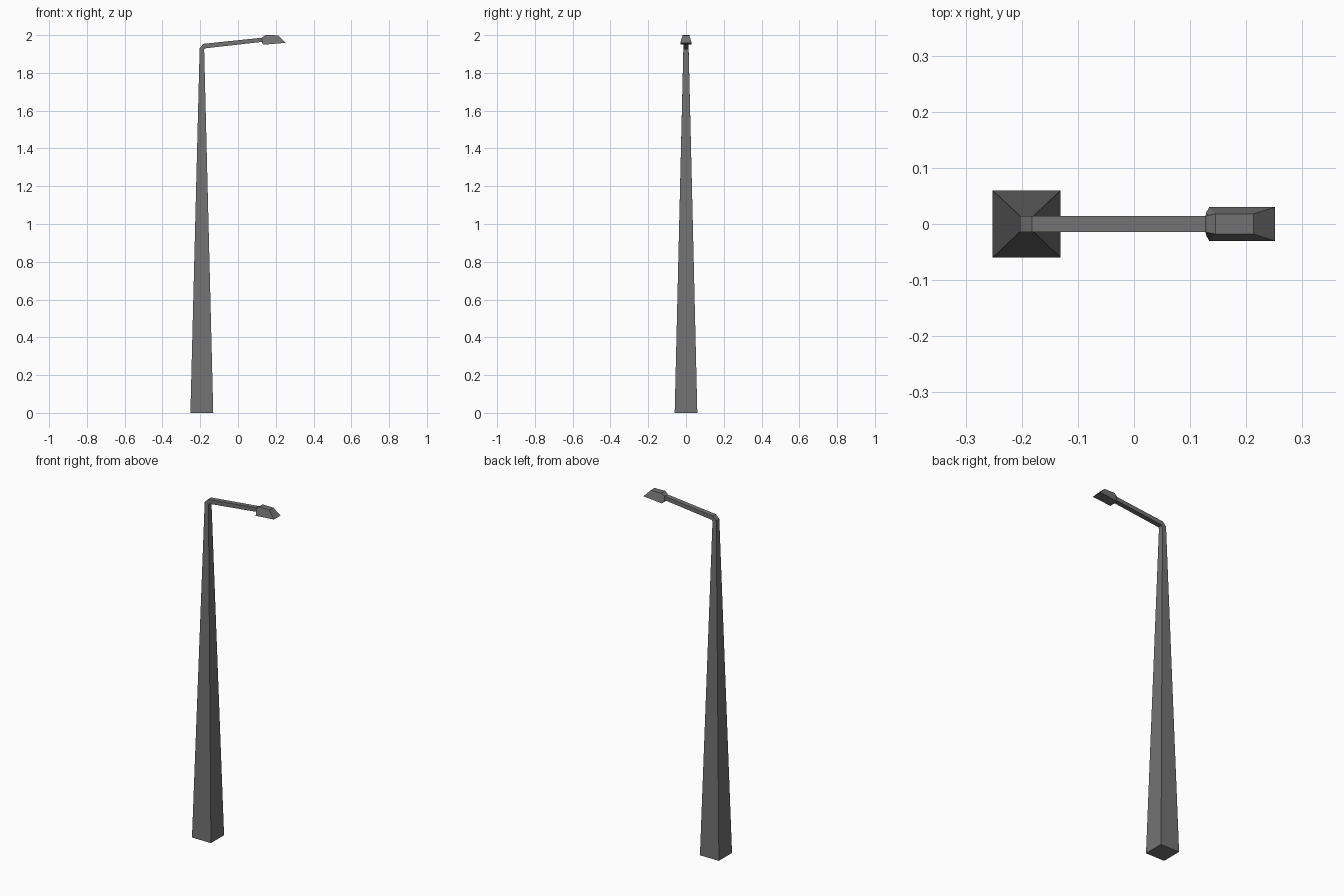
import bpy
import bmesh

if "Cube" in bpy.data.objects:
    bpy.data.objects.remove(bpy.data.objects["Cube"])

# Dark grey paint
paint = bpy.data.materials.new("dark_grey")
paint.diffuse_color = (0.17, 0.17, 0.17, 1)
paint.use_nodes = True
paint.node_tree.nodes["Principled BSDF"].inputs["Base Color"].default_value = paint.diffuse_color


def loft(name, stations):
    """Four-sided loft; a station is (inner x, z, half width), (outer x, z, half width)."""
    bm = bmesh.new()
    rings = []
    for (xi, zi, wi), (xo, zo, wo) in stations:
        corners = [(xi, -wi, zi), (xi, wi, zi), (xo, wo, zo), (xo, -wo, zo)]
        rings.append([bm.verts.new(c) for c in corners])
    for a, b in zip(rings, rings[1:]):
        for i in range(4):
            j = (i + 1) % 4
            bm.faces.new((a[i], a[j], b[j], b[i]))
    bm.faces.new(rings[0])
    bm.faces.new(rings[-1])
    bmesh.ops.recalc_face_normals(bm, faces=bm.faces)
    mesh = bpy.data.meshes.new(name)
    bm.to_mesh(mesh)
    bm.free()
    mesh.materials.append(paint)
    obj = bpy.data.objects.new(name, mesh)
    bpy.context.collection.objects.link(obj)
    return obj


# Shared sections where the parts meet
pole_top = ((-0.179, 1.922, 0.014), (-0.203, 1.932, 0.014))
arm_end = ((0.127, 1.964, 0.014), (0.127, 1.986, 0.014))

# Tapered square pole
loft("pole", [((-0.131, 0, 0.06), (-0.252, 0, 0.06)), pole_top])

# Bevelled elbow and slightly rising arm
loft("arm", [pole_top,
             ((-0.174, 1.930, 0.014), (-0.182, 1.954, 0.014)),
             arm_end])

# Lamp head: flared neck, wide underside, narrower top, sloped nose
loft("lamp_head", [arm_end,
                   ((0.129, 1.957, 0.021), (0.131, 1.990, 0.015)),
                   ((0.134, 1.949, 0.030), (0.145, 2.0, 0.018)),
                   ((0.251, 1.959, 0.030), (0.213, 1.999, 0.018))])
